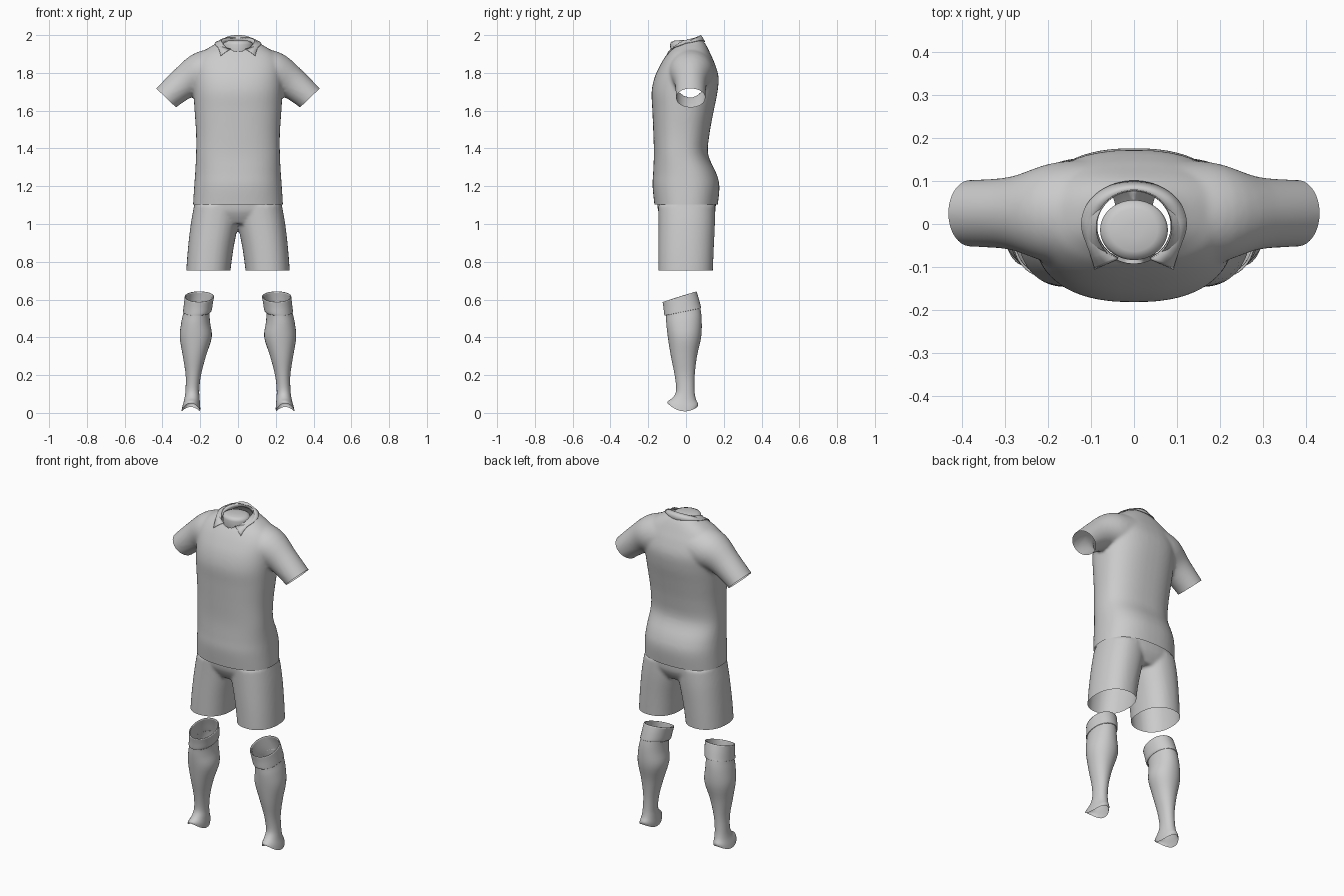
import bpy, bmesh, math
from mathutils import Vector

if "Cube" in bpy.data.objects:
    bpy.data.objects.remove(bpy.data.objects["Cube"], do_unlink=True)

cloth = bpy.data.materials.new("light grey cloth")
cloth.use_nodes = True
GREY = (0.6, 0.6, 0.6, 1)
cloth.diffuse_color = GREY
cloth.node_tree.nodes["Principled BSDF"].inputs["Base Color"].default_value = GREY


def smooth_rows(rows, steps):
    """Catmull-Rom interpolation of measurement rows."""
    out = []
    for i in range(len(rows) - 1):
        quad = list(zip(rows[max(i - 1, 0)], rows[i], rows[i + 1], rows[min(i + 2, len(rows) - 1)]))
        for s in range(steps):
            t = s / steps
            out.append([b + 0.5 * t * (c - a + t * (2 * a - 5 * b + 4 * c - d + t * (3 * (b - c) + d - a)))
                        for a, b, c, d in quad])
    return out + [list(rows[-1])]


def ring(centre, u, v, power=2.0, count=48):
    """Superellipse around centre, spanned by half axes u and v."""
    pts = []
    for k in range(count):
        a = math.tau * k / count
        c, s = math.cos(a), math.sin(a)
        pts.append(centre + u * math.copysign(abs(c) ** (2 / power), c)
                   + v * math.copysign(abs(s) ** (2 / power), s))
    return pts


def loft(bm, rings, closed=True, caps=False):
    rows = [[bm.verts.new(p) for p in r] for r in rings]
    n = len(rows[0])
    for a, b in zip(rows, rows[1:]):
        for k in range(n if closed else n - 1):
            j = (k + 1) % n
            bm.faces.new((a[k], a[j], b[j], b[k]))
    if caps:
        bm.faces.new(rows[0][::-1])
        bm.faces.new(rows[-1])


def finish(bm, name):
    bmesh.ops.recalc_face_normals(bm, faces=bm.faces)
    mesh = bpy.data.meshes.new(name)
    bm.to_mesh(mesh)
    bm.free()
    mesh.materials.append(cloth)
    mesh.shade_smooth()
    obj = bpy.data.objects.new(name, mesh)
    bpy.context.collection.objects.link(obj)
    return obj


def fuse(bm, name, rounds):
    """Merge overlapping solids into one soft skin; returns object and editable mesh."""
    obj = finish(bm, name)
    mod = obj.modifiers.new("merge", 'REMESH')
    mod.mode, mod.voxel_size, mod.use_smooth_shade = 'VOXEL', .009, True
    mod = obj.modifiers.new("soften", 'SMOOTH')
    mod.factor, mod.iterations = 0.5, rounds
    graph = bpy.context.evaluated_depsgraph_get()
    obj.data = bpy.data.meshes.new_from_object(obj.evaluated_get(graph))
    obj.modifiers.clear()
    bm = bmesh.new()
    bm.from_mesh(obj.data)
    return obj, bm


def cut(bm, point, normal, region=lambda co: True):
    """Cut away what lies beyond a plane, within a region only."""
    faces = [f for f in bm.faces if all(region(v.co) for v in f.verts)]
    geom = list({v for f in faces for v in f.verts}) + list({e for f in faces for e in f.edges}) + faces
    bmesh.ops.bisect_plane(bm, geom=geom, plane_co=point, plane_no=normal, clear_outer=True)


def update(obj, bm):
    bm.to_mesh(obj.data)
    bm.free()
    obj.data.materials.clear()
    obj.data.materials.append(cloth)
    obj.data.shade_smooth()


def body_rings(rows, power, steps=4):
    """Level rings from rows of height, left x, right x, front y, back y."""
    return [ring(Vector(((x0 + x1) / 2, (y0 + y1) / 2, z)), Vector(((x1 - x0) / 2, 0, 0)),
                 Vector((0, (y1 - y0) / 2, 0)), power) for z, x0, x1, y0, y1 in smooth_rows(rows, steps)]


# Shirt: torso and two sleeves merged (height, half width, front, back)
torso = [(1.04, .238, -.16, .16), (1.1, .238, -.167, .168), (1.2, .232, -.177, .177),
         (1.27, .227, -.174, .16), (1.37, .222, -.17, .117), (1.48, .222, -.173, .125),
         (1.6, .23, -.178, .147), (1.7, .236, -.182, .167), (1.78, .238, -.165, .172),
         (1.85, .232, -.132, .152), (1.9, .202, -.1, .13), (1.93, .16, -.074, .116),
         (1.955, .118, -.055, .102), (1.975, .09, -.04, .085), (1.995, .05, -.02, .06)]
bm = bmesh.new()
loft(bm, body_rings([(z, -w, w, f, b) for z, w, f, b in torso], 2.4), caps=True)
# sleeve rows: x, z, tilt, half height, half depth
sleeve = [(.1, 1.81, 10, .125, .125), (.19, 1.795, 25, .115, .117), (.28, 1.748, 43, .088, .086),
          (.38, 1.668, 46, .073, .078), (.46, 1.585, 46, .07, .076)]
for side in (1, -1):
    rings = []
    for x, z, tilt, h, d in smooth_rows(sleeve, 4):
        a = math.radians(tilt)
        rings.append(ring(Vector((side * x, .025, z)), Vector((side * h * math.sin(a), 0, h * math.cos(a))),
                          Vector((0, d, 0))))
    loft(bm, rings, caps=True)
shirt, bm = fuse(bm, "shirt", 8)
cut(bm, (0, 0, 1.103), (0, 0, -1))
for side in (1, -1):
    cut(bm, (side * .38, 0, 1.667), (side * .69, 0, -.72), lambda co: co.x * side > .27)


# Neck opening: remove the skin inside an oval and round off its rim
def oval(co):
    return math.hypot(co.x / .088, (co.y + .008) / .084) if co.z > 1.8 else 2


bmesh.ops.delete(bm, geom=[f for f in bm.faces if all(oval(v.co) < 1 for v in f.verts)], context='FACES')
for v in bm.verts:
    if oval(v.co) < 1:
        grow = 1 / oval(v.co)
        v.co.x, v.co.y = v.co.x * grow, (v.co.y + .008) * grow - .008
update(shirt, bm)

# Collar: folded band, draped over the shoulders, open at the throat
bm = bmesh.new()
stand, fold, fall, edge = [], [], [], []
for k in range(61):
    a = math.radians(-155 + 310 * k / 60)
    s, c = math.sin(a), math.cos(a)
    point = max(0, (abs(math.degrees(a)) - 110) / 45)
    y = -.005 + .085 * c
    top = Vector((.09 * s, y, 1.963 + .45 * y))
    low = Vector((.123 * s + math.copysign(.04, s) * point ** 2, .1 * c - .014 * point, 3))
    middle = top.lerp(low, .5)
    for p in (low, middle):
        hit, spot, normal, index = shirt.ray_cast(Vector((p.x, p.y, 3)), Vector((0, 0, -1)))
        p.z = min(spot.z + .007 if hit else top.z, top.z - .004)
    middle.z = max(middle.z, (top.z + low.z) / 2)
    stand.append(top + Vector((-.003 * s, -.003 * c, -.03)))
    fold.append(top)
    fall.append(middle)
    edge.append(low)
loft(bm, [stand, fold, fall, edge], closed=False)
collar = finish(bm, "collar")
mod = collar.modifiers.new("thickness", 'SOLIDIFY')
mod.thickness, mod.offset = .003, 0

# Neck form inside the collar
bm = bmesh.new()
neck = [(1.87, .07, .06), (1.9, .078, .068), (1.95, .079, .07), (1.963, .074, .066),
        (1.97, .055, .05), (1.973, .02, .018)]
loft(bm, [ring(Vector((0, -.014, z)), Vector((w, 0, 0)), Vector((0, d, 0))) for z, w, d in neck], caps=True)
finish(bm, "neck_form")

# Shorts: hips and two legs merged
bm = bmesh.new()
hips = [(1.0, -.19, .19, -.11, .12), (1.05, -.226, .226, -.14, .15),
        (1.1, -.231, .231, -.152, .158), (1.24, -.222, .222, -.155, .155)]
loft(bm, body_rings(hips, 2.4), caps=True)
leg = [(.68, .045, .275, -.146, .14), (.75, .04, .274, -.147, .142), (.87, .024, .265, -.147, .147),
       (1.0, -.002, .25, -.146, .153), (1.1, -.02, .232, -.146, .153)]
for side in (1, -1):
    rows = [(z, side * x0, side * x1, f, b) for z, x0, x1, f, b in leg]
    loft(bm, body_rings(rows, 2.25), caps=True)
shorts, bm = fuse(bm, "shorts", 6)
cut(bm, (0, 0, .755), (0, 0, -1))
cut(bm, (0, 0, 1.18), (0, 0, 1))
update(shorts, bm)

# Socks: height, inner x, outer x, front, back, slope of ring, saddle of ring
sock = [(.025, .2, .3, -.098, .06, -.01, .02), (.045, .2, .294, -.096, .064, -.008, .012),
        (.075, .203, .284, -.07, .052, -.004, .003), (.12, .205, .278, -.052, .045, 0, 0),
        (.2, .196, .277, -.06, .046, 0, 0), (.3, .17, .292, -.08, .058, 0, 0),
        (.4, .139, .308, -.096, .08, 0, 0), (.48, .148, .3, -.104, .083, .01, 0),
        (.54, .15, .287, -.107, .075, .02, 0), (.61, .138, .278, -.114, .055, .026, 0)]
cuff = [(.535, .146, .291, -.114, .08, .02, 0), (.545, .139, .29, -.116, .078, .02, 0),
        (.58, .133, .286, -.119, .068, .024, 0), (.615, .127, .282, -.124, .056, .028, 0)]


def sock_part(rows, name, side, thickness=0):
    bm = bmesh.new()
    rings = []
    for z, x0, x1, f, b, slope, saddle in smooth_rows(rows, 4):
        cy, d = (f + b) / 2, (b - f) / 2
        pts = ring(Vector((side * (x0 + x1) / 2, cy, z)), Vector(((x1 - x0) / 2, 0, 0)), Vector((0, d, 0)), 2.1)
        for p in pts:
            t = (p.y - cy) / d
            p.z += slope * t + saddle * (2 * t * t - 1) * .8
        rings.append(pts)
    loft(bm, rings)
    obj = finish(bm, name)
    if thickness:
        mod = obj.modifiers.new("thickness", 'SOLIDIFY')
        mod.thickness, mod.offset = thickness, -1


for side, label in ((1, "left"), (-1, "right")):
    sock_part(sock, label + "_sock", side)
    sock_part(cuff, label + "_sock_cuff", side, .006)
